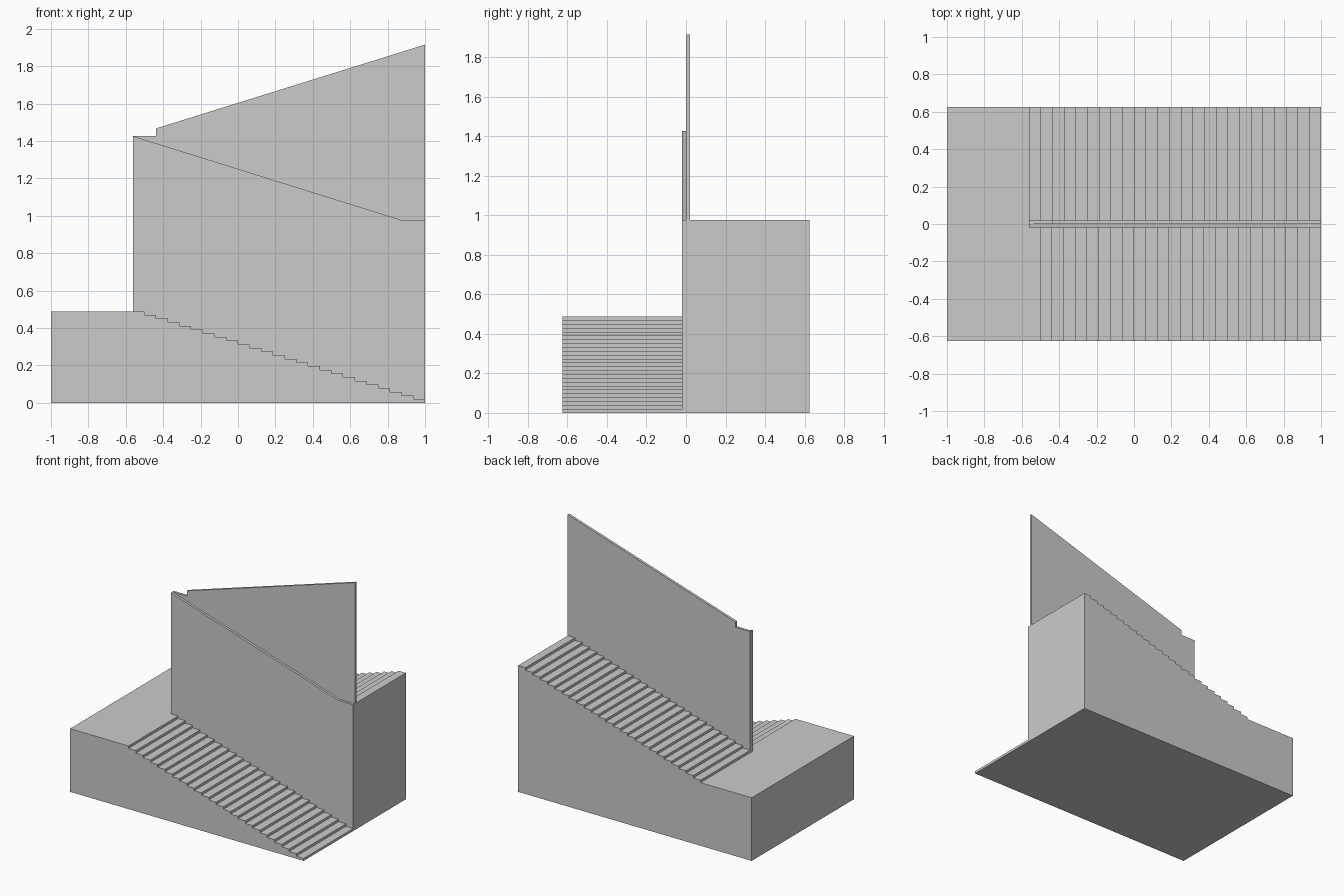
import bpy, bmesh

if "Cube" in bpy.data.objects:
    bpy.data.objects.remove(bpy.data.objects["Cube"])

RUN, RISE, N = 0.0625, 0.01955, 25      # tread depth, riser height, risers per flight
MID = RISE * N                          # landing height
TOP = MID * 2                           # upper floor height
X0 = -0.5625                            # inner edge of the landing
RAIL = MID + 0.9375                     # railing height at the landing


def prism(name, profile, y0, y1):
    """Extrude an xz profile from y0 to y1."""
    bm = bmesh.new()
    face = bm.faces.new([bm.verts.new((x, y0, z)) for x, z in profile])
    new = bmesh.ops.extrude_face_region(bm, geom=[face])["geom"]
    verts = [g for g in new if isinstance(g, bmesh.types.BMVert)]
    bmesh.ops.translate(bm, verts=verts, vec=(0, y1 - y0, 0))
    bmesh.ops.recalc_face_normals(bm, faces=bm.faces)
    mesh = bpy.data.meshes.new(name)
    bm.to_mesh(mesh)
    bm.free()
    obj = bpy.data.objects.new(name, mesh)
    bpy.context.collection.objects.link(obj)
    return obj


# Lower flight with its half of the landing, climbing towards -x
lower = [(-1, 0), (1, 0)]
for i in range(N - 1):
    lower += [(1 - RUN * i, RISE * (i + 1)), (1 - RUN * (i + 1), RISE * (i + 1))]
lower += [(1 - RUN * (N - 1), MID), (-1, MID)]
prism("lower_flight", lower, -0.625, -0.019)

# Upper flight with the other half of the landing, climbing towards +x
upper = [(1, 0), (-1, 0), (-1, MID)]
for i in range(N):
    x = X0 + RUN * i
    upper += [(x, MID + RISE * i), (x, MID + RISE * (i + 1))]
upper += [(1, TOP)]
prism("upper_flight", upper, 0.019, 0.625)

# Solid balustrade walls between the flights, standing on the landing strip
base = [(X0, MID), (-1, MID), (-1, 0), (1, 0)]
prism("lower_balustrade", base + [(1, TOP), (0.8725, TOP), (X0, RAIL)], -0.019, 0)
prism("upper_balustrade", base + [(1, 1.915), (-0.4375, RAIL + 0.041),
                                  (-0.4375, RAIL), (X0, RAIL)], 0, 0.019)
